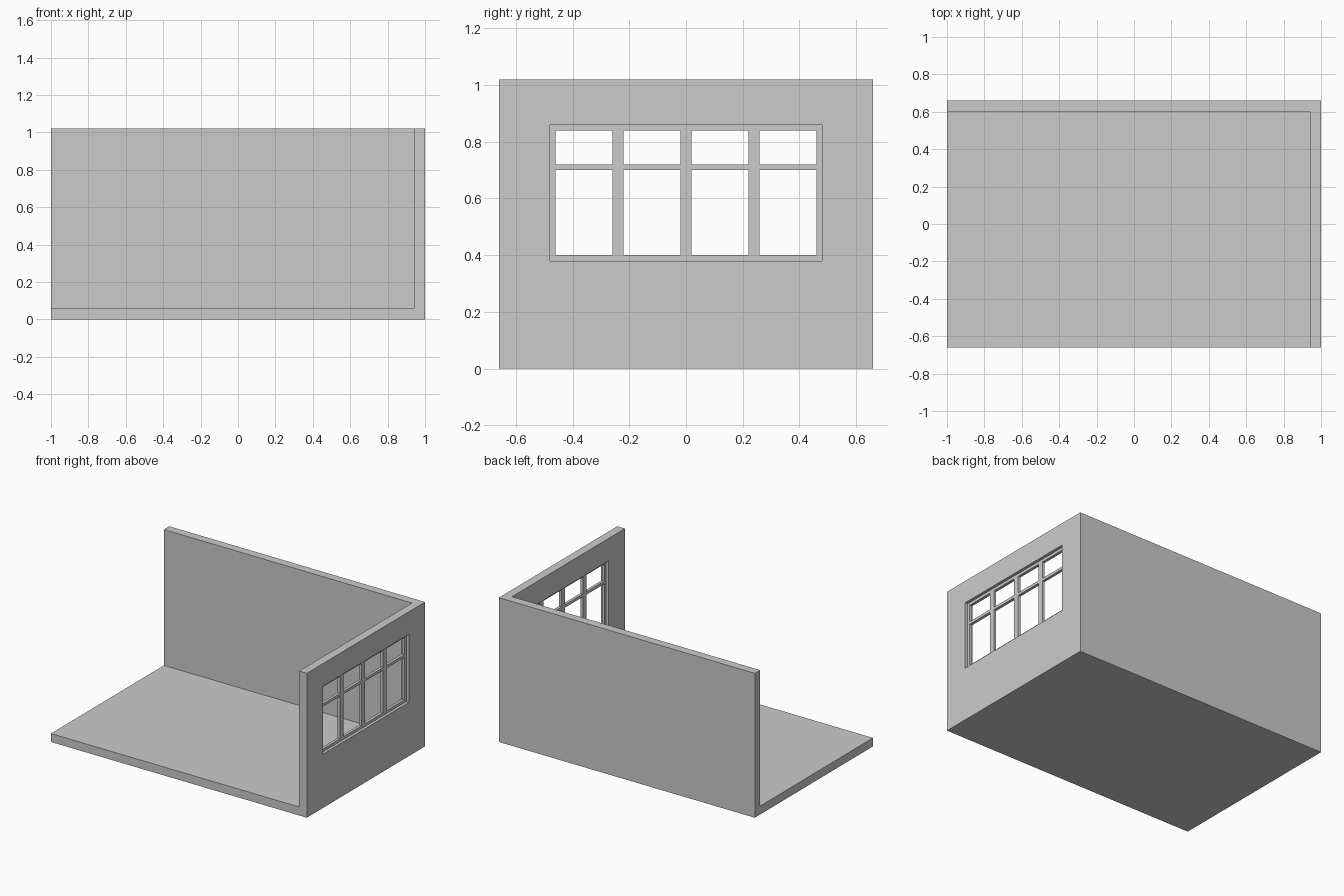
import bpy

if "Cube" in bpy.data.objects:
    bpy.data.objects.remove(bpy.data.objects["Cube"])


def box(name, lo, hi):
    """Axis-aligned box between two corners."""
    centre = [(a + b) / 2 for a, b in zip(lo, hi)]
    bpy.ops.mesh.primitive_cube_add(size=1, location=centre)
    ob = bpy.context.object
    ob.name = name
    ob.scale = [b - a for a, b in zip(lo, hi)]
    bpy.ops.object.transform_apply(location=False, rotation=False, scale=True)
    return ob


def cut(target, lo, hi):
    """Subtract a box from the target and discard the cutter."""
    cutter = box("cutter", lo, hi)
    cutter.hide_render = True
    mod = target.modifiers.new("cut", 'BOOLEAN')
    mod.operation = 'DIFFERENCE'
    mod.solver = 'EXACT'
    mod.object = cutter
    bpy.context.view_layer.objects.active = target
    bpy.ops.object.modifier_apply(modifier=mod.name)
    bpy.data.objects.remove(cutter, do_unlink=True)


# Room shell: floor, back wall and right wall in one solid
shell = box("room_shell", (-1, -0.66, 0), (1, 0.66, 1.02))
cut(shell, (-1.5, -1.0, 0.06), (0.94, 0.60, 1.5))

# Window opening in the right wall
cut(shell, (0.90, -0.48, 0.38), (1.10, 0.48, 0.86))

# Window frame, recessed on both sides, with four columns of panes
frame = box("window_frame", (0.96, -0.48, 0.38), (0.98, 0.48, 0.86))
for i in range(4):
    y = -0.46 + 0.24 * i
    for z0, z1 in ((0.40, 0.70), (0.72, 0.84)):
        cut(frame, (0.90, y, z0), (1.10, y + 0.20, z1))
